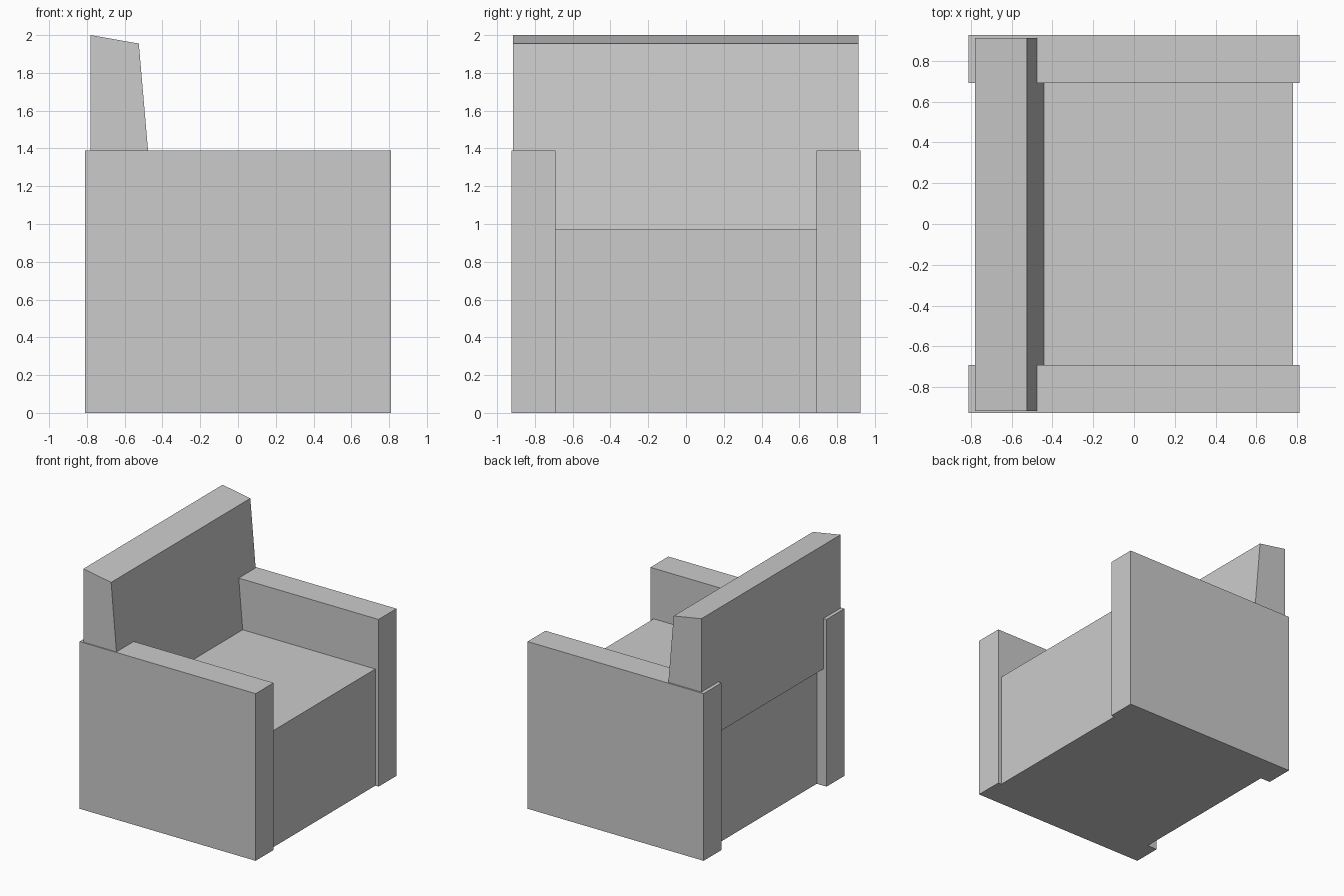
import bpy
import bmesh

cube = bpy.data.objects.get("Cube")
if cube:
    bpy.data.objects.remove(cube, do_unlink=True)

GREY = (0.6, 0.6, 0.6, 1.0)
fabric = bpy.data.materials.new("light_grey_fabric")
fabric.use_nodes = True
fabric.diffuse_color = GREY
fabric.node_tree.nodes["Principled BSDF"].inputs["Base Color"].default_value = GREY


def add_object(name, bm):
    bmesh.ops.recalc_face_normals(bm, faces=bm.faces)
    mesh = bpy.data.meshes.new(name)
    bm.to_mesh(mesh)
    bm.free()
    mesh.materials.append(fabric)
    obj = bpy.data.objects.new(name, mesh)
    bpy.context.collection.objects.link(obj)
    return obj


def add_box(name, low, high):
    bm = bmesh.new()
    bmesh.ops.create_cube(bm, size=1)
    for v in bm.verts:
        v.co = [h if c > 0 else l for c, l, h in zip(v.co, low, high)]
    return add_object(name, bm)


INNER, OUTER = 0.69, 0.925
SEAT_TOP, ARM_TOP = 0.97, 1.39

# Seat block between the arms
add_box("seat", (-0.72, -INNER, 0), (0.78, INNER, SEAT_TOP))

# Slab arms on both sides
add_box("right_arm", (-0.81, -OUTER, 0), (0.81, -INNER, ARM_TOP))
add_box("left_arm", (-0.81, INNER, 0), (0.81, OUTER, ARM_TOP))

# Backrest: T-shaped outline resting on the arms, with a raked front and sloped top
BACK_X, TOP_BACK, TOP_FRONT = -0.78, 2.0, 1.955
RIGHT, LEFT = -0.917, 0.912
outline = [(-INNER, SEAT_TOP), (INNER, SEAT_TOP), (INNER, ARM_TOP), (LEFT, ARM_TOP),
           (LEFT, TOP_BACK), (RIGHT, TOP_BACK), (RIGHT, ARM_TOP), (-INNER, ARM_TOP)]


def front_point(y, z):
    z = min(z, TOP_FRONT)
    return (-0.44 - 0.0865 * (z - SEAT_TOP), y, z)


bm = bmesh.new()
rear = [bm.verts.new((BACK_X, y, z)) for y, z in outline]
front = [bm.verts.new(front_point(y, z)) for y, z in outline]
bm.faces.new(rear)
bm.faces.new(front)
for i in range(len(outline)):
    j = (i + 1) % len(outline)
    bm.faces.new((rear[i], rear[j], front[j], front[i]))
add_object("backrest", bm)
